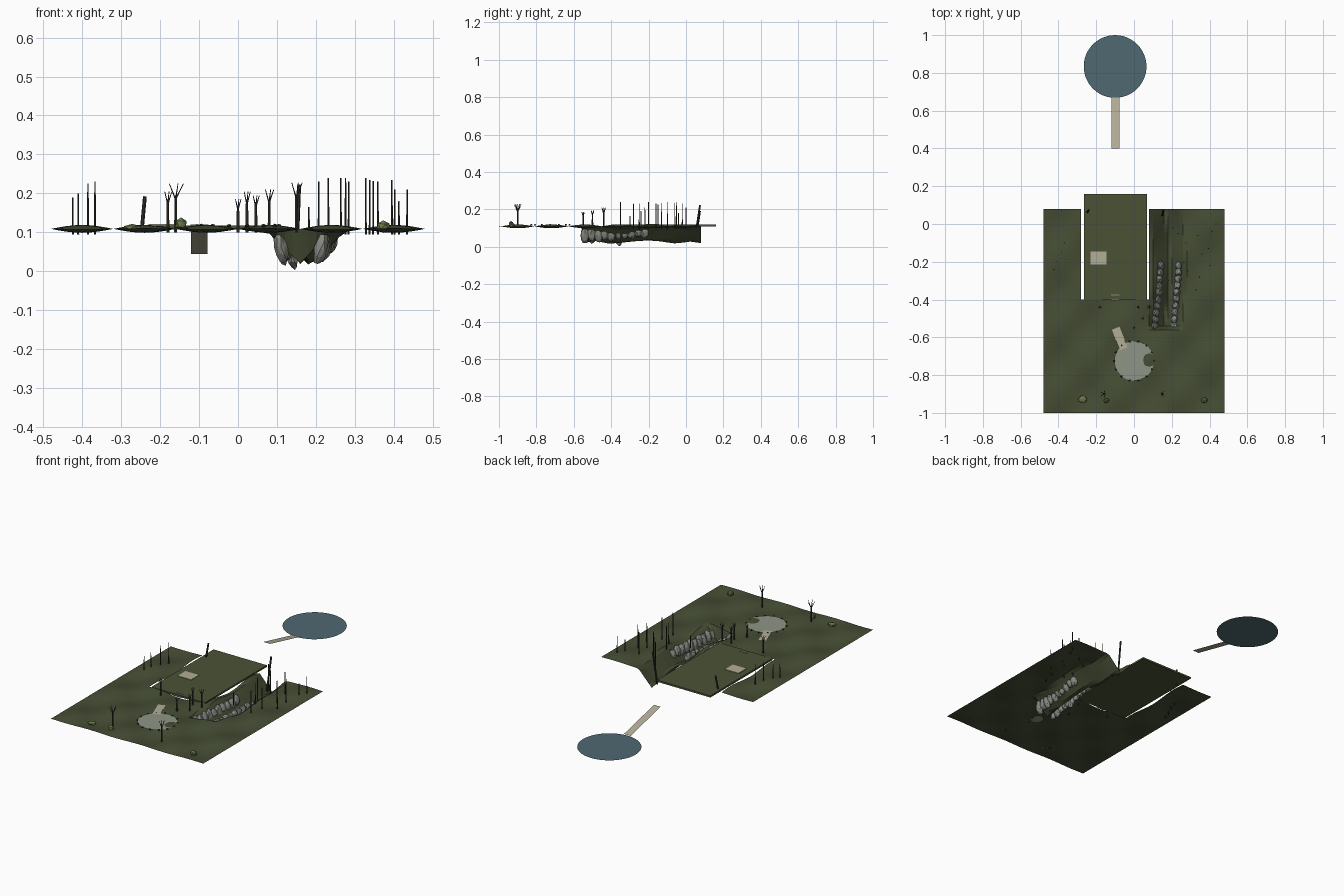
import bpy, bmesh, math, random
from mathutils import Vector, Matrix

if "Cube" in bpy.data.objects:
    bpy.data.objects.remove(bpy.data.objects["Cube"])
random.seed(4)

def mat(name, c):
    m = bpy.data.materials.new(name)
    m.diffuse_color = (*c, 1)
    m.use_nodes = True
    m.node_tree.nodes["Principled BSDF"].inputs["Base Color"].default_value = m.diffuse_color
    return m

GRASS = mat("grass", (.06, .075, .034))
LAWN = mat("lawn", (.07, .085, .036))
WATER = mat("water", (.08, .14, .165))
SAND = mat("sand", (.45, .42, .31))
PAVE = mat("paving", (.27, .3, .24))
STONE = mat("stone", (.24, .25, .22))
BARK = mat("bark", (.035, .037, .027))
MOSS = mat("moss", (.14, .19, .07))

def finish(name, bm, m):
    me = bpy.data.meshes.new(name)
    bm.to_mesh(me)
    bm.free()
    me.materials.append(m)
    ob = bpy.data.objects.new(name, me)
    bpy.context.collection.objects.link(ob)
    return ob

def quad(name, pts, m):
    bm = bmesh.new()
    bm.faces.new([bm.verts.new(p) for p in pts])
    return finish(name, bm, m)

def box(name, lo, hi, m):
    bm = bmesh.new()
    c = [(a + b) / 2 for a, b in zip(lo, hi)]
    s = [b - a for a, b in zip(lo, hi)]
    bmesh.ops.create_cube(bm, size=1, matrix=Matrix.Translation(c) @ Matrix.Diagonal((*s, 1)))
    return finish(name, bm, m)

def disc(name, x, y, z, r, m):
    bm = bmesh.new()
    bmesh.ops.create_circle(bm, cap_ends=True, segments=48, radius=r,
                            matrix=Matrix.Translation((x, y, z)))
    return finish(name, bm, m)

def stick(bm, a, b, r1, r2, n=6):
    a, b = Vector(a), Vector(b)
    d = b - a
    rot = d.to_track_quat('Z', 'Y').to_matrix().to_4x4()
    bmesh.ops.create_cone(bm, cap_ends=True, segments=n, radius1=r1, radius2=r2,
                          depth=d.length, matrix=Matrix.Translation((a + b) / 2) @ rot)

def rock(bm, c, s, tilt=0, sub=2, rough=.12):
    M = Matrix.Translation(c) @ Matrix.Rotation(tilt, 4, 'Y') @ Matrix.Diagonal((*s, 1))
    r = bmesh.ops.create_icosphere(bm, subdivisions=sub, radius=1)
    for v in r["verts"]:
        v.co = M @ (v.co * random.uniform(1 - rough, 1 + rough))

# rolling ground with platform opening and V-shaped ravine
def ravine_x(y):
    return .16 + .03 * math.sin(math.pi * (y + .56) / .64)

def ground_z(x, y):
    z = .109 + .01 * math.sin(math.pi * x / .16) * math.cos(math.pi * y / .18)
    if y > -.555:
        z -= .09 * max(0, 1 - abs(x - ravine_x(y)) / .085)
    return z

bm = bmesh.new()
NX, NY = 48, 54
g = [[bm.verts.new((-.48 + .02 * i, -1 + .02 * j, ground_z(-.48 + .02 * i, -1 + .02 * j)))
      for j in range(NY + 1)] for i in range(NX + 1)]
for i in range(NX):
    for j in range(NY):
        x, y = -.47 + .02 * i, -.99 + .02 * j
        if -.275 < x < .08 and y > -.4:
            continue
        bm.faces.new((g[i][j], g[i + 1][j], g[i + 1][j + 1], g[i][j + 1]))
bmesh.ops.delete(bm, geom=[v for v in bm.verts if not v.link_faces], context='VERTS')
finish("ground", bm, GRASS)

# platform, its tile and the small steps
box("platform", (-.266, -.4, .108), (.07, .16, .118), LAWN)
box("platform_tile", (-.23, -.215, .117), (-.145, -.145, .121), SAND)
for k in range(3):
    y = -.405 + .013 * k
    box("step", (-.122, y, .108 + .003 * k), (-.076, y + .006, .114 + .003 * k), STONE)

# pond and ramp
disc("pond", -.1, .834, .04, .166, WATER)
quad("ramp", [(-.12, .4, .108), (-.078, .4, .108), (-.078, .67, .045), (-.12, .67, .045)], SAND)

# round plaza, its edge stones and the short path
disc("plaza", 0, -.725, .117, .105, PAVE)
bm = bmesh.new()
for k in range(14):
    a = 2 * math.pi * k / 14
    rock(bm, (.105 * math.cos(a), -.725 + .105 * math.sin(a), .117), (.006, .006, .005), 0, 1)
finish("plaza_stones", bm, BARK)
quad("plaza_path", [(-.075, -.67, .119), (-.034, -.652, .119), (-.077, -.543, .119),
                    (-.117, -.56, .119)], SAND)

# ravine boulders, two rows
bm = bmesh.new()
for k in range(10):
    t = k / 9
    y = -.54 + .32 * t
    h = .042 - .012 * t
    rock(bm, (.11 + .032 * t, y, .058 + .022 * t + random.uniform(-.006, .006)),
         (.017, .023, h), -.2)
    rock(bm, (.212 + .026 * t, y, .06 + .018 * t + random.uniform(-.006, .006)),
         (.017, .023, h), .2)
rock(bm, (.138, -.36, .042), (.015, .022, .037), -.2)
finish("ravine_boulders", bm, STONE)

# bare poles in two groves
bm = bmesh.new()
left = [(-.424, -.24, .19), (-.41, -.2, .2), (-.385, -.15, .225), (-.367, -.1, .23)]
right = [(.182, -.3, .165), (.207, -.02, .23), (.232, -.05, .24), (.264, -.2, .24),
         (.276, -.1, .24), (.284, -.25, .23), (.328, -.35, .24), (.338, -.06, .235),
         (.347, -.28, .232), (.359, -.16, .23), (.395, -.13, .235), (.402, -.22, .21),
         (.413, -.04, .18), (.434, 0, .21)]
for x, y, top in left + right:
    stick(bm, (x, y, .095), (x, y, top), .003, .002)
finish("bare_trunks", bm, BARK)

# branched trees
bm = bmesh.new()
trees = [(-.16, -.9, .225, .02), (.15, -.9, .228, .015), (-.18, -.44, .205, .01),
         (0, -.55, .185, .008), (.023, -.44, .205, .009), (.046, -.5, .195, .009),
         (.08, -.44, .21, .012)]
for x, y, top, w in trees:
    fork = .11 + (top - .11) * .65
    stick(bm, (x, y, .1), (x, y, fork + .01), .0045, .0035)
    for k in range(5):
        a = 2 * math.pi * k / 5
        stick(bm, (x, y, fork), (x + w * math.cos(a), y + w * math.sin(a), top), .002, .001, 5)
finish("branched_trees", bm, BARK)

# leaning gate posts at the back
bm = bmesh.new()
stick(bm, (-.247, .062, .105), (-.239, .075, .192), .005, .005, 8)
stick(bm, (.15, .045, .03), (.157, .075, .222), .005, .005, 8)
finish("leaning_posts", bm, BARK)

# mossy boulders near the front
bm = bmesh.new()
for x, y, z, r, h in [(-.272, -.928, .112, .027, .009), (-.146, -.935, .122, .016, .017),
                      (.373, -.933, .115, .019, .016)]:
    rock(bm, (x, y, z), (r, r * .85, h), 0, 1, .1)
finish("mossy_boulders", bm, MOSS)
